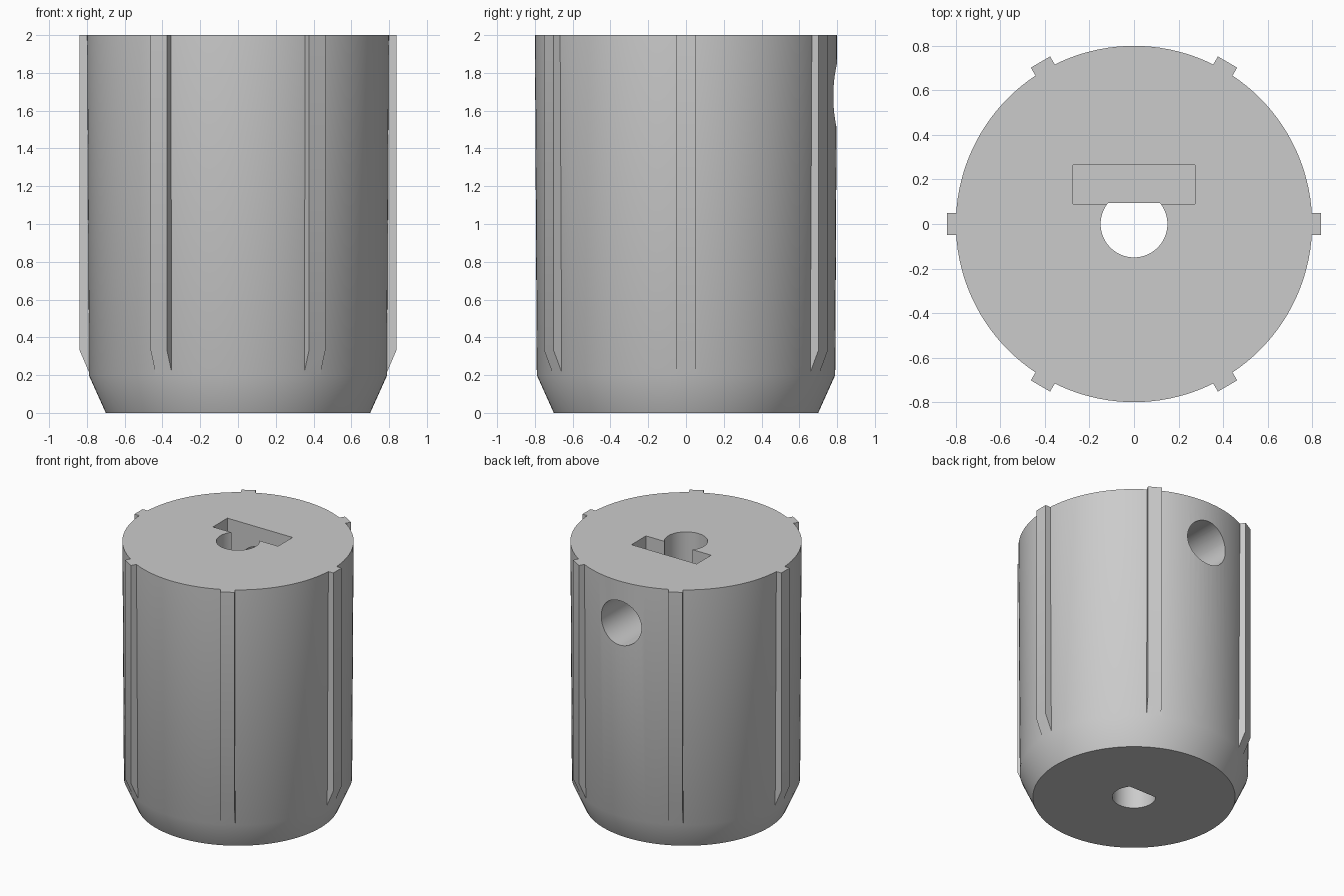
import bpy, bmesh, math
from mathutils import Matrix

cube = bpy.data.objects.get("Cube")
if cube:
    bpy.data.objects.remove(cube, do_unlink=True)

grey = bpy.data.materials.new("light grey plastic")
grey.use_nodes = True
GREY = (0.6, 0.6, 0.6, 1)
grey.diffuse_color = GREY
grey.node_tree.nodes["Principled BSDF"].inputs["Base Color"].default_value = GREY

SEGMENTS = 128
HEIGHT = 2.0


def make_object(name, bm, helper=False):
    bmesh.ops.recalc_face_normals(bm, faces=bm.faces)
    mesh = bpy.data.meshes.new(name)
    bm.to_mesh(mesh)
    bm.free()
    mesh.materials.append(grey)
    obj = bpy.data.objects.new(name, mesh)
    bpy.context.collection.objects.link(obj)
    if helper:
        obj.hide_render = True
    return obj


def prism(name, outline, offset, matrix=Matrix()):
    """Extrude a closed outline of 3D points by an offset."""
    bm = bmesh.new()
    face = bm.faces.new([bm.verts.new(p) for p in outline])
    new = bmesh.ops.extrude_face_region(bm, geom=[face])["geom"]
    verts = [v for v in new if isinstance(v, bmesh.types.BMVert)]
    bmesh.ops.translate(bm, verts=verts, vec=offset)
    bmesh.ops.transform(bm, matrix=matrix, verts=bm.verts)
    return make_object(name, bm, helper=True)


def combine(target, tool, operation):
    bpy.context.view_layer.objects.active = target
    mod = target.modifiers.new(tool.name, "BOOLEAN")
    mod.operation = operation
    mod.solver = "EXACT"
    mod.object = tool
    bpy.ops.object.modifier_apply(modifier=mod.name)
    bpy.data.objects.remove(tool, do_unlink=True)


# Body: slightly drafted cylinder with a tapered foot
bm = bmesh.new()
rings = []
for radius, z in ((0.70, 0), (0.79, 0.2), (0.80, HEIGHT)):
    ring = bmesh.ops.create_circle(bm, segments=SEGMENTS, radius=radius,
                                   matrix=Matrix.Translation((0, 0, z)))
    rings.append(ring["verts"])
for low, high in zip(rings, rings[1:]):
    for i in range(SEGMENTS):
        j = (i + 1) % SEGMENTS
        bm.faces.new((low[i], low[j], high[j], high[i]))
bm.faces.new(rings[0])
bm.faces.new(rings[-1])
body = make_object("knob_body", bm)

# Six grip ribs, chamfered at the foot
RIB_WIDTH = 0.1
rib_profile = [(r, -RIB_WIDTH / 2, z) for r, z in
               ((0.6, HEIGHT), (0.84, HEIGHT), (0.84, 0.335), (0.778, 0.19), (0.6, 0.19))]
for k in range(6):
    rib = prism("grip_rib", rib_profile, (0, RIB_WIDTH, 0),
                Matrix.Rotation(math.radians(60 * k), 4, "Z"))
    combine(body, rib, "UNION")

# D-shaped shaft bore through the full height
BORE, FLAT = 0.15, 0.095
start = math.pi - math.asin(FLAT / BORE)
sweep = math.pi + 2 * math.asin(FLAT / BORE)
bore_outline = [(BORE * math.cos(start + sweep * i / 48),
                 BORE * math.sin(start + sweep * i / 48), -0.1) for i in range(49)]
combine(body, prism("shaft_bore", bore_outline, (0, 0, HEIGHT + 0.2)), "DIFFERENCE")

# Nut slot sunk from the top
slot_outline = [(x, y, 1.4) for x, y in
                ((-0.275, 0.09), (0.275, 0.09), (0.275, 0.265), (-0.275, 0.265))]
combine(body, prism("nut_slot", slot_outline, (0, 0, 1)), "DIFFERENCE")

# Set screw hole from the back into the slot
screw_outline = [(0.17 * math.cos(math.tau * i / 64), 0.18,
                  1.68 + 0.17 * math.sin(math.tau * i / 64)) for i in range(64)]
combine(body, prism("screw_hole", screw_outline, (0, 1, 0)), "DIFFERENCE")

bpy.ops.object.select_all(action="DESELECT")
body.select_set(True)
bpy.context.view_layer.objects.active = body
bpy.ops.object.shade_smooth_by_angle(angle=math.radians(30))
